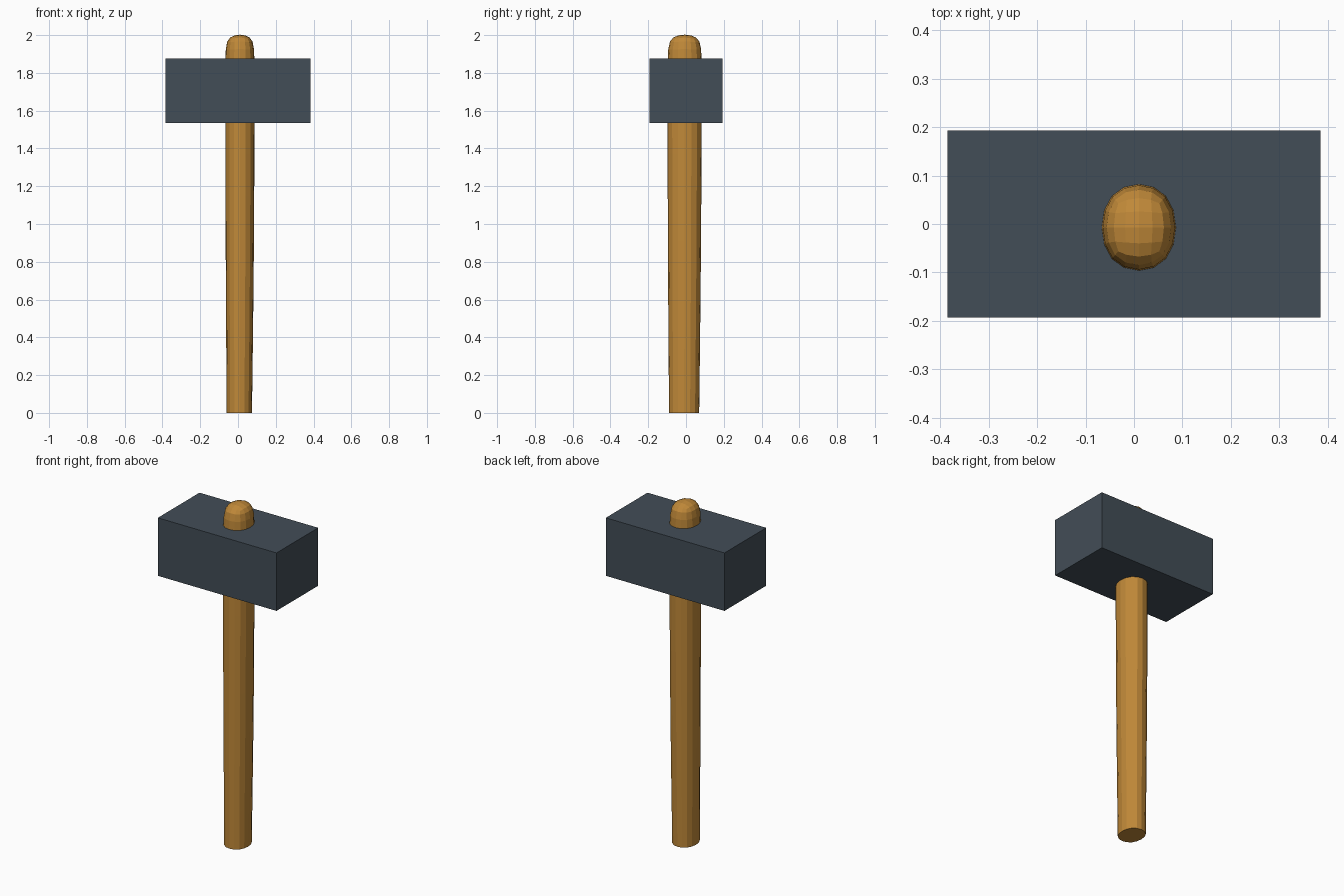
import bpy, bmesh

if "Cube" in bpy.data.objects:
    bpy.data.objects.remove(bpy.data.objects["Cube"])


def material(name, rgb):
    m = bpy.data.materials.new(name)
    m.diffuse_color = (*rgb, 1)
    m.use_nodes = True
    m.node_tree.nodes["Principled BSDF"].inputs["Base Color"].default_value = m.diffuse_color
    return m


def add_object(name, bm, mat):
    bmesh.ops.recalc_face_normals(bm, faces=bm.faces)
    mesh = bpy.data.meshes.new(name)
    bm.to_mesh(mesh)
    bm.free()
    mesh.materials.append(mat)
    obj = bpy.data.objects.new(name, mesh)
    bpy.context.collection.objects.link(obj)
    return obj


# Head: plain steel block
bm = bmesh.new()
bmesh.ops.create_cube(bm, size=1)
for v in bm.verts:
    v.co = (v.co.x * 0.77, v.co.y * 0.386, v.co.z * 0.34 + 1.705)
add_object("hammer_head", bm, material("steel", (0.055, 0.075, 0.095)))

# Handle: square cage, rounded by subdivision, flat creased bottom
# each ring: height, centre x, centre y, half width, half depth
rings = [
    (0.0, 0.007, -0.010, 0.073, 0.087),
    (0.9, 0.010, -0.008, 0.083, 0.097),
    (1.88, 0.010, -0.007, 0.085, 0.099),
    (2.013, 0.010, -0.007, 0.085, 0.099),
]
bm = bmesh.new()
loops = [[bm.verts.new((x + sx * w, y + sy * d, z))
          for sx, sy in ((-1, -1), (1, -1), (1, 1), (-1, 1))]
         for z, x, y, w, d in rings]
for low, high in zip(loops, loops[1:]):
    for i in range(4):
        j = (i + 1) % 4
        bm.faces.new((low[i], low[j], high[j], high[i]))
bm.faces.new(loops[-1])
bottom = bm.faces.new(loops[0][::-1])
crease = bm.edges.layers.float.new("crease_edge")
for e in bottom.edges:
    e[crease] = 1
handle = add_object("handle", bm, material("wood", (0.53, 0.25, 0.04)))
sub = handle.modifiers.new("round", 'SUBSURF')
sub.levels = sub.render_levels = 2
